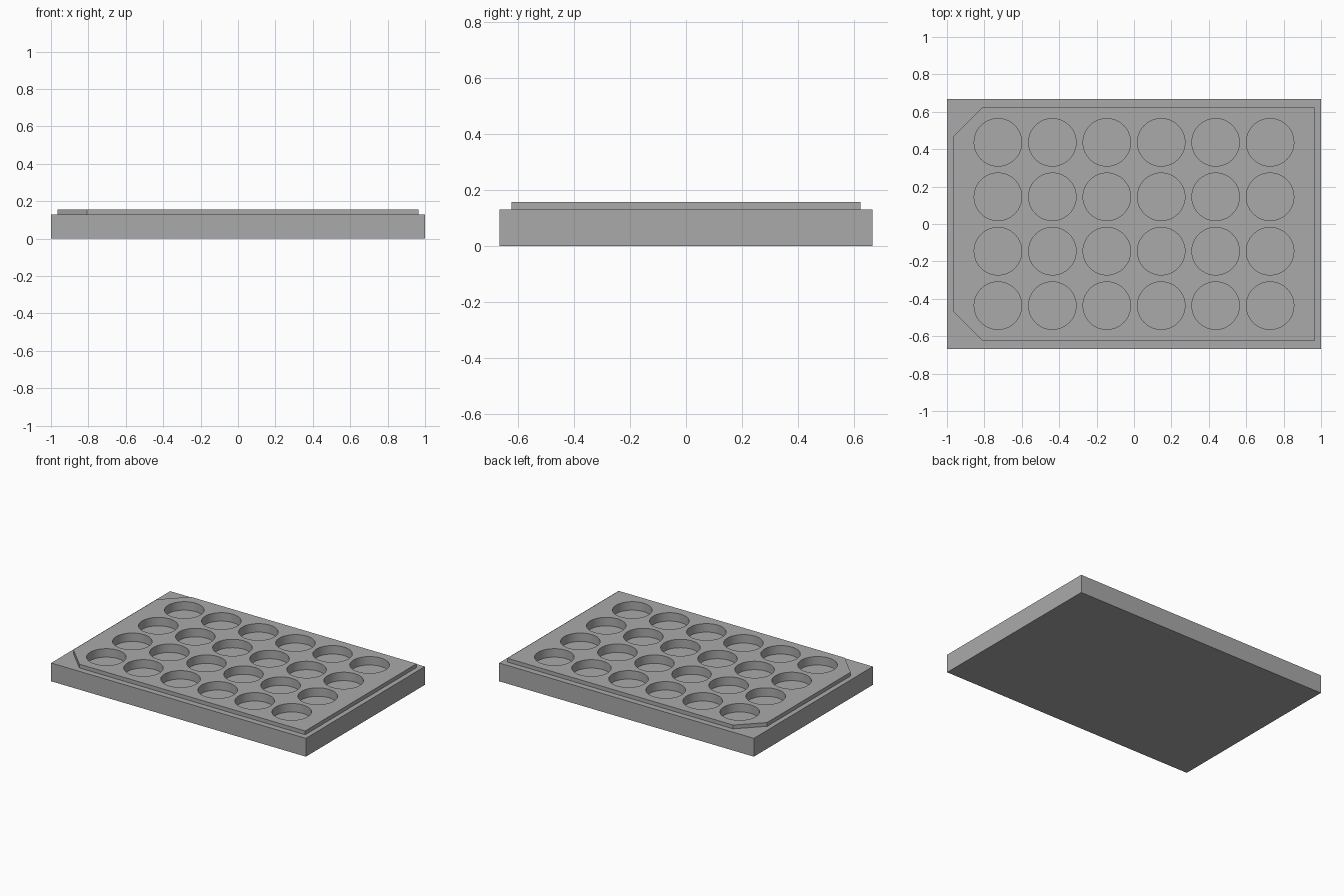
import bpy
import bmesh
import math
from mathutils import Matrix

if "Cube" in bpy.data.objects:
    bpy.data.objects.remove(bpy.data.objects["Cube"], do_unlink=True)

BASE_X, BASE_Y, BASE_Z = 1.0, 0.667, 0.13
DECK_X, DECK_Y, DECK_Z = 0.965, 0.625, 0.157
CHAMFER = 0.157
WELL_RADIUS, WELL_DEPTH, PITCH = 0.127, 0.06, 0.291
COLUMNS, ROWS = 6, 4

grey = bpy.data.materials.new("plain grey")
grey.use_nodes = True
colour = (0.4, 0.4, 0.4, 1)
grey.diffuse_color = colour
grey.node_tree.nodes["Principled BSDF"].inputs["Base Color"].default_value = colour


def make_object(name, bm):
    bmesh.ops.recalc_face_normals(bm, faces=bm.faces)
    mesh = bpy.data.meshes.new(name)
    bm.to_mesh(mesh)
    bm.free()
    mesh.materials.append(grey)
    obj = bpy.data.objects.new(name, mesh)
    bpy.context.collection.objects.link(obj)
    return obj


def prism(name, outline, bottom, top):
    bm = bmesh.new()
    face = bm.faces.new([bm.verts.new((x, y, bottom)) for x, y in outline])
    side = bmesh.ops.extrude_face_region(bm, geom=[face])["geom"]
    verts = [v for v in side if isinstance(v, bmesh.types.BMVert)]
    bmesh.ops.translate(bm, vec=(0, 0, top - bottom), verts=verts)
    return make_object(name, bm)


def combine(target, tool, operation):
    mod = target.modifiers.new(operation.lower(), "BOOLEAN")
    mod.operation, mod.object, mod.solver = operation, tool, "EXACT"
    bpy.context.view_layer.objects.active = target
    bpy.ops.object.modifier_apply(modifier=mod.name)
    bpy.data.objects.remove(tool, do_unlink=True)


# Rectangular base
plate = prism("well_plate", [(-BASE_X, -BASE_Y), (BASE_X, -BASE_Y),
                             (BASE_X, BASE_Y), (-BASE_X, BASE_Y)], 0, BASE_Z)

# Raised deck with the two right-hand corners cut off
deck = prism("raised_deck", [(-DECK_X + CHAMFER, -DECK_Y), (DECK_X, -DECK_Y),
                             (DECK_X, DECK_Y), (-DECK_X + CHAMFER, DECK_Y),
                             (-DECK_X, DECK_Y - CHAMFER),
                             (-DECK_X, -DECK_Y + CHAMFER)], BASE_Z / 2, DECK_Z)
combine(plate, deck, "UNION")

# Grid of round wells
bm = bmesh.new()
for column in range(COLUMNS):
    for row in range(ROWS):
        x = (column - (COLUMNS - 1) / 2) * PITCH
        y = (row - (ROWS - 1) / 2) * PITCH
        bmesh.ops.create_cone(bm, cap_ends=True, segments=64, radius1=WELL_RADIUS,
                              radius2=WELL_RADIUS, depth=2 * WELL_DEPTH,
                              matrix=Matrix.Translation((x, y, DECK_Z)))
wells = make_object("well_cutter", bm)
wells.hide_render = True
combine(plate, wells, "DIFFERENCE")

# Smooth well walls, crisp edges
bpy.ops.object.select_all(action="DESELECT")
plate.select_set(True)
bpy.context.view_layer.objects.active = plate
bpy.ops.object.shade_smooth_by_angle(angle=math.radians(30))
